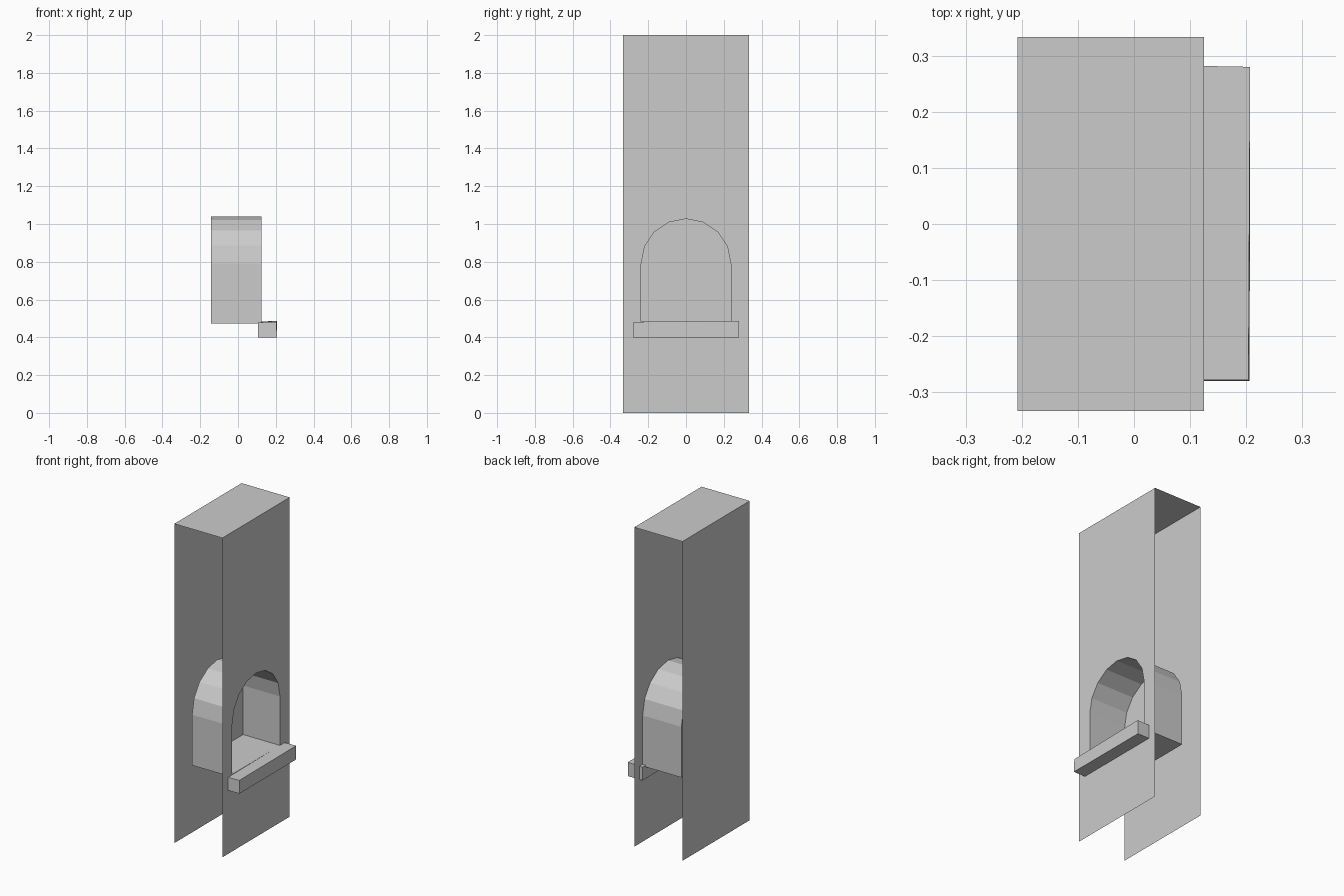
import bpy
from math import cos, sin, pi, radians

if "Cube" in bpy.data.objects:
    bpy.data.objects.remove(bpy.data.objects["Cube"])

XF, XB = 0.125, -0.208      # front and back wall planes
CZ, R = 0.79, 0.25          # arch centre height and radius


def make(name, verts, faces):
    me = bpy.data.meshes.new(name)
    me.from_pydata(verts, [], faces)
    me.update()
    ob = bpy.data.objects.new(name, me)
    bpy.context.collection.objects.link(ob)
    return ob


def arch(r, base):
    """Arch outline (y, z), anticlockwise from bottom right, 8-sided top."""
    top = [(r * cos(i * pi / 8), CZ + r * sin(i * pi / 8)) for i in range(9)]
    return [(r, base)] + top + [(-r, base)]


# Front wall with arched opening, made of two mirrored halves
W = 0.333
right = [p for p in arch(R, 0.473) if p[0] > -1e-6]
half = [(0, 0), (W, 0), (W, 2), (0, 2)] + right[::-1] + [(0, 0.473)]
n = len(half)
make("front_wall",
     [(XF, y, z) for y, z in half] + [(XF, -y, z) for y, z in half],
     [tuple(range(n)), tuple(range(2 * n - 1, n - 1, -1))])

# Wall top and back, sides and underside left open
make("wall_top_and_back",
     [(XF, -W, 2), (XF, W, 2), (XB, W, 2), (XB, -W, 2), (XB, W, 0), (XB, -W, 0)],
     [(0, 1, 2, 3), (3, 2, 4, 5)])

# Niche: outer shell, front rim and inner lining
rings = [(-0.143, R, 0.473), (XF, R, 0.473), (XF, 0.237, 0.483), (-0.13, 0.237, 0.483)]
verts, faces = [], []
for x, r, b in rings:
    verts += [(x, y, z) for y, z in arch(r, b)]
m = len(verts) // 4
for k in range(3):
    for i in range(m):
        j = (i + 1) % m
        faces.append((k * m + i, k * m + j, k * m + m + j, k * m + m + i)[::-1])
faces += [tuple(range(m))[::-1], tuple(range(3 * m, 4 * m))]
make("arched_niche", verts, faces)

# Thin arch bricks laid around the opening
XP = XF + 0.001
for i in range(8):
    a0, a1 = radians(22.5 * i + 0.9), radians(22.5 * (i + 1) - 0.9)
    ring = [(0.246, a0), (0.287, a0), (0.287, a1), (0.246, a1)]
    make(f"arch_brick_{i + 1}",
         [(XP, r * cos(a), CZ + r * sin(a)) for r, a in ring], [(0, 1, 2, 3)])

# Side strips under the arch bricks
for side, s in (("left", -1), ("right", 1)):
    pts = [(0.242, 0.48), (0.28, 0.48), (0.28, 0.768), (0.242, 0.788)]
    make(f"{side}_jamb", [(XP, s * y, z) for y, z in pts],
         [(0, 1, 2, 3) if s > 0 else (3, 2, 1, 0)])

# Sill block, slightly uneven on top
make("sill",
     [(0.105, -0.28, 0.40), (0.206, -0.28, 0.40), (0.206, 0.28, 0.40), (0.105, 0.28, 0.40),
      (0.105, -0.278, 0.479), (0.204, -0.278, 0.482), (0.207, 0.28, 0.487), (0.105, 0.282, 0.483)],
     [(3, 2, 1, 0), (4, 5, 6, 7), (0, 1, 5, 4), (1, 2, 6, 5), (2, 3, 7, 6), (3, 0, 4, 7)])
